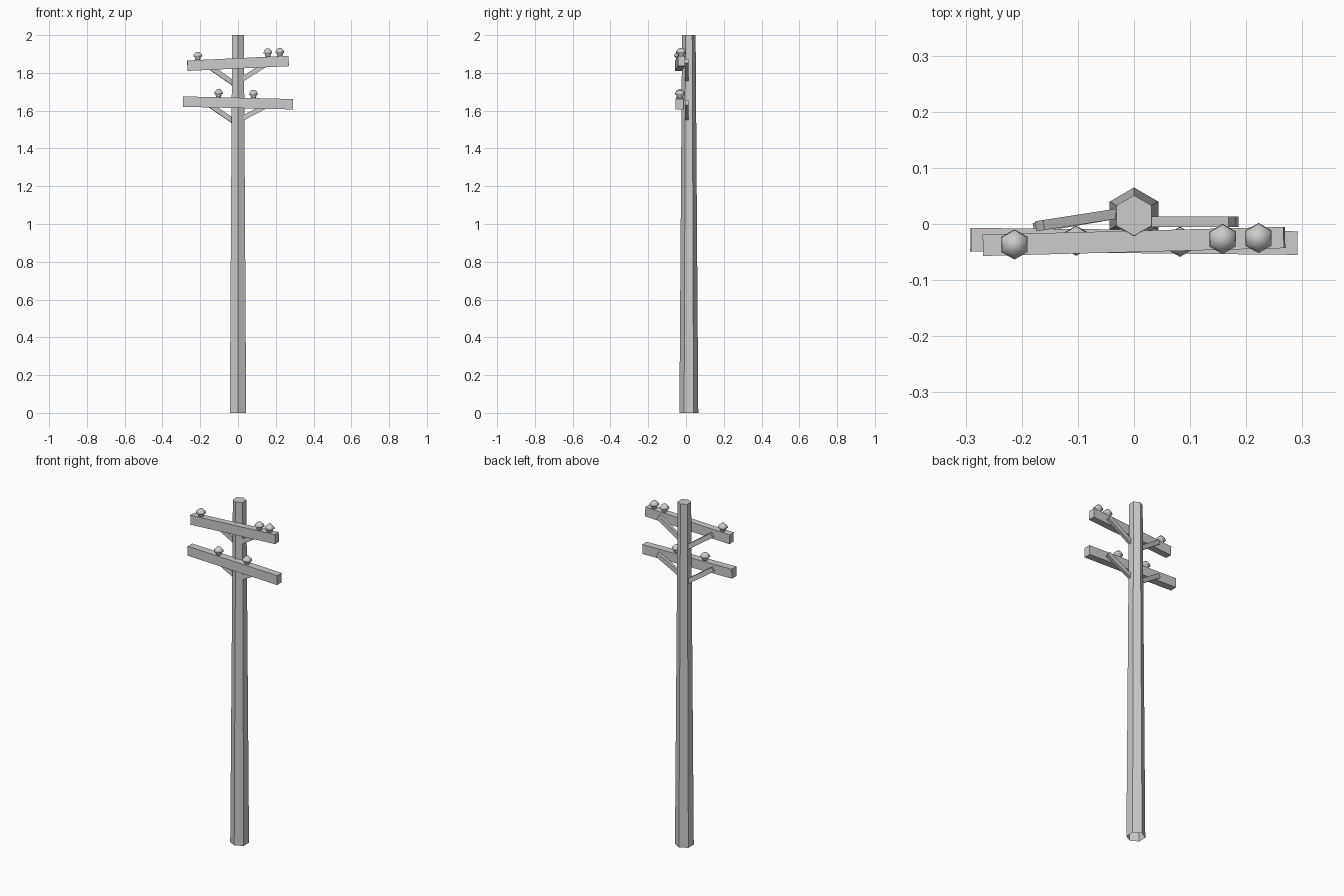
import bpy, bmesh, math
from mathutils import Vector, Matrix

if "Cube" in bpy.data.objects:
    bpy.data.objects.remove(bpy.data.objects["Cube"])


def make_object(name, bm):
    mesh = bpy.data.meshes.new(name)
    bmesh.ops.recalc_face_normals(bm, faces=bm.faces)
    bm.to_mesh(mesh)
    bm.free()
    obj = bpy.data.objects.new(name, mesh)
    bpy.context.collection.objects.link(obj)
    return obj


def lathe(name, profile, centre, cap_bottom=True, smooth=False):
    """Six-sided turned part; profile is (radius, height), corners on +-y."""
    bm = bmesh.new()
    rings = []
    for r, z in profile:
        rings.append([bm.verts.new((centre[0] + r * math.sin(i * math.pi / 3),
                                    centre[1] + r * math.cos(i * math.pi / 3),
                                    centre[2] + z)) for i in range(6)])
    for a, b in zip(rings, rings[1:]):
        for i in range(6):
            j = (i + 1) % 6
            bm.faces.new((a[i], a[j], b[j], b[i]))
    bm.faces.new(rings[-1])
    if cap_bottom:
        bm.faces.new(rings[0])
    for f in bm.faces:
        f.smooth = smooth
    return make_object(name, bm)


def beam(name, start, end, depth, height):
    """Rectangular bar between two points."""
    a, b = Vector(start), Vector(end)
    x = (b - a).normalized()
    y = Vector((0, 0, 1)).cross(x).normalized()
    z = x.cross(y)
    frame = Matrix((x, y, z)).transposed().to_4x4()
    size = Matrix.Diagonal(((b - a).length, depth, height, 1))
    bm = bmesh.new()
    bmesh.ops.create_cube(bm, size=1, matrix=Matrix.Translation((a + b) / 2) @ frame @ size)
    return make_object(name, bm)


# Tapered pole, open underneath
lathe("pole", [(0.050, 0), (0.036, 2)], (0, 0.015, 0), cap_bottom=False)

# Slightly crooked crossarms
arms = {
    "upper": ((-0.268, -0.038, 1.838), (0.268, -0.024, 1.863), 0.038, 0.055),
    "lower": ((-0.291, -0.028, 1.648), (0.291, -0.034, 1.634), 0.042, 0.055),
}
for level, (a, b, depth, height) in arms.items():
    beam(level + "_crossarm", a, b, depth, height)

# Diagonal braces from pole to the back of each arm
braces = {
    "upper_left_brace": ((-0.02, 0.020, 1.742), (-0.168, -0.003, 1.845)),
    "upper_right_brace": ((0.02, 0.004, 1.765), (0.175, 0.004, 1.863)),
    "lower_left_brace": ((-0.02, 0.020, 1.542), (-0.172, -0.006, 1.645)),
    "lower_right_brace": ((0.02, 0.004, 1.558), (0.180, 0.004, 1.641)),
}
for name, (a, b) in braces.items():
    beam(name, a, b, 0.018, 0.026)

# Insulators standing on the arms
insulator = [(0.013, -0.004), (0.018, 0.012), (0.018, 0.016),
             (0.027, 0.019), (0.024, 0.030), (0.010, 0.043)]
for level, positions in (("upper", (-0.213, 0.158, 0.222)), ("lower", (-0.103, 0.082))):
    a, b, depth, height = arms[level]
    for n, x in enumerate(positions):
        p = Vector(a).lerp(Vector(b), (x - a[0]) / (b[0] - a[0]))
        lathe(f"{level}_insulator_{n + 1}", insulator,
              (x, p.y, p.z + height / 2), smooth=True)
